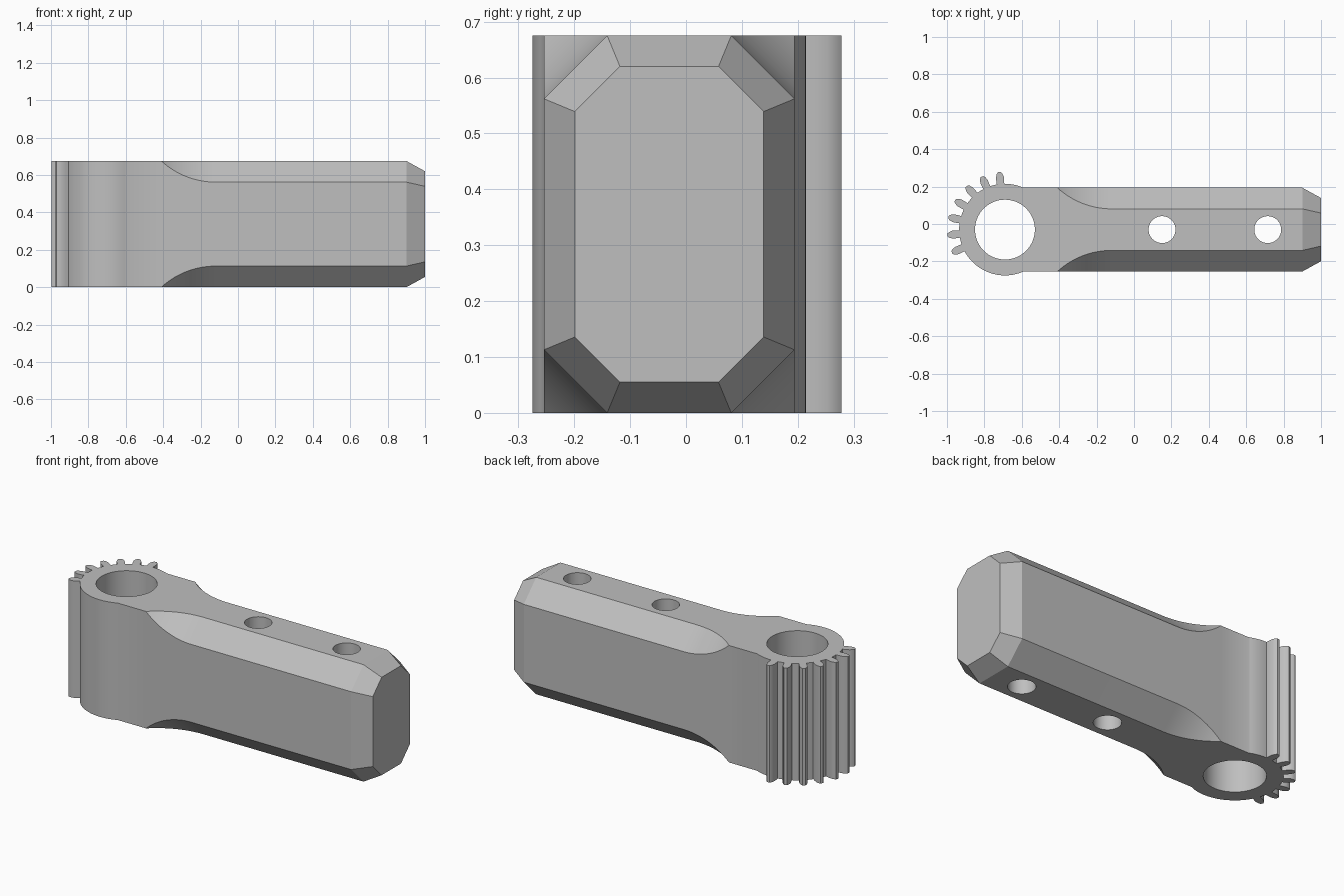
import bpy, bmesh
from math import sin, cos, pi, radians, sqrt

cube = bpy.data.objects.get("Cube")
if cube:
    bpy.data.objects.remove(cube, do_unlink=True)

HEIGHT = 0.675
MID_Y = -0.03          # centre line of the arm
HUB_X = -0.69
HUB_R = 0.245
HALF_W = 0.224         # half width of the arm
CHAMFER = 0.113
END_INSET = 0.055

grey = bpy.data.materials.new("light grey")
grey.use_nodes = True
grey.diffuse_color = (0.52, 0.52, 0.52, 1)
grey.node_tree.nodes["Principled BSDF"].inputs["Base Color"].default_value = grey.diffuse_color


def make_object(name, bm):
    bmesh.ops.recalc_face_normals(bm, faces=bm.faces)
    mesh = bpy.data.meshes.new(name)
    bm.to_mesh(mesh)
    bm.free()
    mesh.materials.append(grey)
    obj = bpy.data.objects.new(name, mesh)
    bpy.context.collection.objects.link(obj)
    return obj


def prism(name, outline, z0, z1):
    bm = bmesh.new()
    base = bm.faces.new([bm.verts.new((x, y, z0)) for x, y in outline])
    side = bmesh.ops.extrude_face_region(bm, geom=[base])
    top = [g for g in side["geom"] if isinstance(g, bmesh.types.BMVert)]
    bmesh.ops.translate(bm, verts=top, vec=(0, 0, z1 - z0))
    return make_object(name, bm)


def circle(x, r, n):
    return [(x + r * cos(2 * pi * i / n), MID_Y + r * sin(2 * pi * i / n)) for i in range(n)]


def combine(target, other, operation):
    mod = target.modifiers.new(operation.title(), 'BOOLEAN')
    mod.operation, mod.solver, mod.object = operation, 'EXACT', other
    bpy.context.view_layer.objects.active = target
    bpy.ops.object.modifier_apply(modifier=mod.name)
    bpy.data.objects.remove(other, do_unlink=True)


# Hub with a sector of gear teeth: half tooth profile as (radius, half width)
TOOTH = [(HUB_R, 0.020), (0.262, 0.021), (0.283, 0.021), (0.300, 0.015), (0.309, 0.008)]
FIRST, PITCH, COUNT = 95.5, 18, 7


def hub_point(r, a):
    return (HUB_X + r * cos(a), MID_Y + r * sin(a))


outline = []
for i in range(COUNT):
    a = radians(FIRST + PITCH * i)
    outline += [hub_point(r, a - w / r) for r, w in TOOTH]
    outline += [hub_point(r, a + w / r) for r, w in reversed(TOOTH)]
    if i < COUNT - 1:
        outline += [hub_point(HUB_R, a + radians(PITCH * k / 6)) for k in (2, 3, 4)]
start, end = FIRST + PITCH * (COUNT - 1) + 7, 360 + FIRST - 7
outline += [hub_point(HUB_R, radians(start + (end - start) * k / 48)) for k in range(49)]
arm_hub = prism("geared_arm", outline, 0, HEIGHT)


# Arm: lofted octagon whose corner cuts run out in an arc towards the hub
def section(x, cut, inset=0):
    w, h = HALF_W - inset, HEIGHT / 2 - inset
    c = cut - inset * (2 - sqrt(2))
    ring = [(w, h - c), (w - c, h), (c - w, h), (-w, h - c),
            (-w, c - h), (c - w, -h), (w - c, -h), (w, c - h)]
    return [(x, MID_Y + y, HEIGHT / 2 + z) for y, z in ring]


RUN_START, RUN_END = -0.41, -0.12
run = RUN_END - RUN_START
radius = (run ** 2 + CHAMFER ** 2) / (2 * CHAMFER)
sections = [section(HUB_X, 0)]
for i in range(17):
    x = RUN_START + run * i / 16
    depth = CHAMFER - radius + sqrt(radius ** 2 - (RUN_END - x) ** 2)
    sections.append(section(x, max(depth, 0)))
sections += [section(0.9, CHAMFER), section(1.0, CHAMFER, END_INSET)]

bm = bmesh.new()
rings = [[bm.verts.new(p) for p in s] for s in sections]
for a, b in zip(rings, rings[1:]):
    for k in range(8):
        n = (k + 1) % 8
        bm.faces.new((a[k], a[n], b[n], b[k]))
bm.faces.new(rings[0])
bm.faces.new(rings[-1])
bmesh.ops.remove_doubles(bm, verts=bm.verts, dist=0.0001)
arm = make_object("arm", bm)
combine(arm_hub, arm, 'UNION')

# Pivot bore and two bolt holes
for x, r, n in ((HUB_X, 0.16, 64), (0.15, 0.072, 40), (0.715, 0.072, 40)):
    combine(arm_hub, prism("hole_cutter", circle(x, r, n), -0.1, HEIGHT + 0.1), 'DIFFERENCE')

bpy.ops.object.select_all(action='DESELECT')
arm_hub.select_set(True)
bpy.context.view_layer.objects.active = arm_hub
bpy.ops.object.shade_smooth_by_angle(angle=radians(25))
